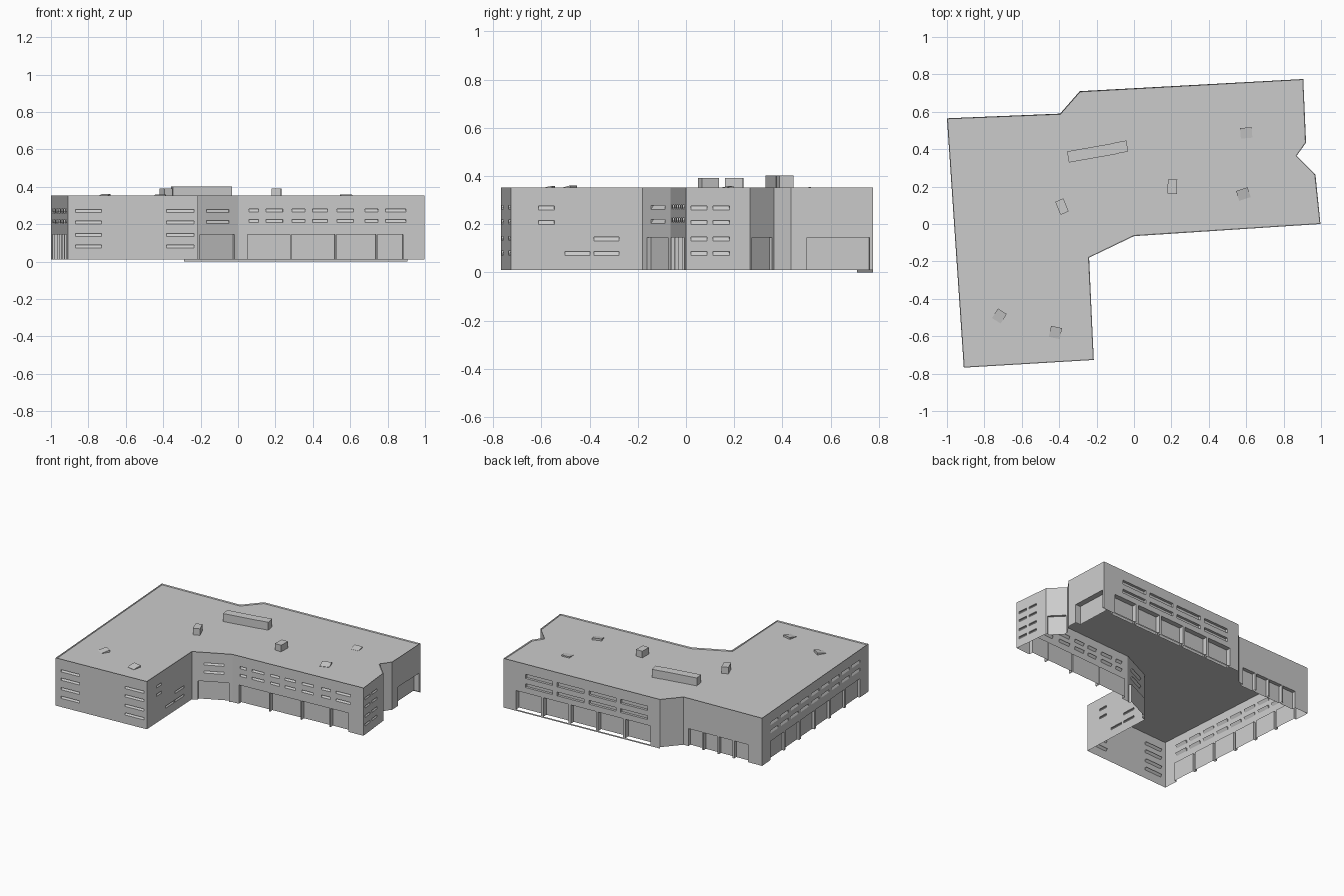
import bpy, bmesh, math
from mathutils import Vector, Matrix

if "Cube" in bpy.data.objects:
    bpy.data.objects.remove(bpy.data.objects["Cube"])

GREY = bpy.data.materials.new("light_grey")
GREY.use_nodes = True
GREY.diffuse_color = (0.6, 0.6, 0.6, 1)
GREY.node_tree.nodes["Principled BSDF"].inputs["Base Color"].default_value = (0.6, 0.6, 0.6, 1)

TOP, ROOF, BASE = 0.353, 0.345, 0.01
# Footprint, counterclockwise from the front corner of the wing
PLAN = [(-0.91, -0.768), (-0.215, -0.727), (-0.24, -0.18), (0.0, -0.065),
        (0.997, 0.0), (0.97, 0.265), (0.87, 0.365), (0.92, 0.435),
        (0.905, 0.775), (-0.29, 0.71), (-0.395, 0.59), (-1.0, 0.565)]


def finish(name, bm):
    bmesh.ops.remove_doubles(bm, verts=bm.verts, dist=0.0002)
    mesh = bpy.data.meshes.new(name)
    bm.to_mesh(mesh)
    bm.free()
    mesh.materials.append(GREY)
    obj = bpy.data.objects.new(name, mesh)
    bpy.context.collection.objects.link(obj)
    return obj


def bays(start, end, count, gap):
    """Equal spans between start and end, with a gap between neighbours."""
    w = (end - start - gap * (count - 1)) / count
    return [(start + i * (w + gap), start + i * (w + gap) + w) for i in range(count)]


def slit(z, spans, height=0.016, depth=0.012):
    """Window row: wedge that leans inward to its top edge."""
    return (z - height, z, 0.0, depth, spans)


def ground(spans, depth=0.03, top=0.145, base=BASE):
    return (base, top, depth, depth, spans)


def facade(name, p, q, rows, base=BASE):
    """Sheet wall from p to q with recessed openings; spans are fractions of its length."""
    p, q = Vector((*p, 0)), Vector((*q, 0))
    inward = Vector((-(q - p).y, (q - p).x, 0)).normalized()
    bm = bmesh.new()

    def pt(u, z, d=0.0):
        return p.lerp(q, u) + inward * d + Vector((0, 0, z))

    def quad(*pts):
        kept = [v for i, v in enumerate(pts) if (v - pts[i - 1]).length > 1e-5]
        if len(kept) > 2:
            bm.faces.new([bm.verts.new(v) for v in kept])

    us = sorted({0.0, 1.0, *(u for r in rows for s in r[4] for u in s)})
    bands, z = [], base
    for r in sorted(rows, key=lambda r: r[0]):
        if r[0] > z + 1e-5:
            bands.append((z, r[0], 0, 0, []))
        bands.append(r)
        z = r[1]
    bands.append((z, TOP, 0, 0, []))

    for z0, z1, db, dt, spans in bands:
        for a, b in zip(us, us[1:]):
            hole = next((s for s in spans if s[0] <= a and b <= s[1]), None)
            if hole is None:
                quad(pt(a, z0), pt(b, z0), pt(b, z1), pt(a, z1))
                continue
            quad(pt(a, z0, db), pt(b, z0, db), pt(b, z1, dt), pt(a, z1, dt))
            quad(pt(a, z1, dt), pt(b, z1, dt), pt(b, z1), pt(a, z1))
            if z0 > base + 1e-5:
                quad(pt(a, z0), pt(b, z0), pt(b, z0, db), pt(a, z0, db))
            if a == hole[0]:
                quad(pt(a, z0), pt(a, z0, db), pt(a, z1, dt), pt(a, z1))
            if b == hole[1]:
                quad(pt(b, z0, db), pt(b, z0), pt(b, z1), pt(b, z1, dt))
    return finish(name, bm)


# Opening layouts
wing_pair = [(0.06, 0.26), (0.76, 0.97)]
front_windows = [(0.06, 0.11), (0.15, 0.24), (0.29, 0.36), (0.40, 0.48),
                 (0.53, 0.62), (0.68, 0.75), (0.79, 0.90)]
front_bays = [(0.05, 0.28), (0.288, 0.52), (0.528, 0.74), (0.748, 0.885)]
left_windows = bays(0.08, 0.92, 9, 0.025)
back_windows = bays(0.14, 0.92, 4, 0.03)

LAYOUT = {
    "wing_front_wall": [slit(z, wing_pair) for z in (0.278, 0.218, 0.150, 0.088)],
    "wing_inner_wall": [slit(0.275, [(0.21, 0.33)]), slit(0.215, [(0.21, 0.33)]),
                        slit(0.147, [(0.63, 0.82)]), slit(0.087, [(0.41, 0.60), (0.63, 0.82)])],
    "inner_corner_wall": [ground([(0.15, 0.92)], 0.02), slit(0.278, [(0.3, 0.8)]),
                          slit(0.22, [(0.3, 0.8)])],
    "front_wall": [ground(front_bays), slit(0.28, front_windows), slit(0.225, front_windows)],
    "right_wall": [slit(z, [(0.08, 0.33), (0.42, 0.68)]) for z in (0.275, 0.215, 0.147, 0.087)],
    "right_notch_front_wall": [ground([(0.08, 0.92)], 0.015)],
    "right_notch_back_wall": [],
    "right_back_wall": [ground([(0.20, 0.96)], 0.04)],
    "back_wall": [ground(bays(0.08, 0.94, 5, 0.015), 0.035),
                  (0.185, 0.212, 0.018, 0.018, back_windows),
                  (0.25, 0.28, 0.018, 0.018, back_windows)],
    "back_step_wall": [],
    "wing_back_wall": [ground(bays(0.06, 0.82, 4, 0.02), 0.025, 0.135)],
    "left_wall": [ground(bays(0.08, 0.92, 6, 0.015), 0.018), slit(0.28, left_windows, 0.02),
                  slit(0.222, left_windows, 0.02)],
}
for i, (name, rows) in enumerate(LAYOUT.items()):
    facade(name, PLAN[i], PLAN[(i + 1) % len(PLAN)], rows)

# Foot strip under the long back wall
bm = bmesh.new()
a, b = PLAN[8], PLAN[9]
bm.faces.new([bm.verts.new(v) for v in ((*a, 0), (*b, 0), (*b, BASE), (*a, BASE))])
finish("back_wall_foot", bm)

# Flat roof with a low raised rim
bm = bmesh.new()
face = bm.faces.new([bm.verts.new((x, y, TOP)) for x, y in PLAN])
bmesh.ops.inset_individual(bm, faces=[face], thickness=0.008)
bmesh.ops.inset_individual(bm, faces=[face], thickness=0.004, depth=ROOF - TOP)
finish("roof", bm)


def roof_box(name, x, y, sx, sy, top, turn=0, tilt=0):
    """Rooftop unit sunk slightly into the roof, optionally with a tilted lid."""
    h = top - ROOF
    bm = bmesh.new()
    bmesh.ops.create_cube(bm, size=1)
    bmesh.ops.scale(bm, vec=(sx, sy, h), verts=bm.verts)
    for v in bm.verts:
        if v.co.z > 0 and v.co.y < 0:
            v.co.z -= tilt
    bm.faces.ensure_lookup_table()
    bmesh.ops.delete(bm, geom=[f for f in bm.faces if f.normal.z < -0.9], context='FACES')
    bmesh.ops.transform(bm, verts=bm.verts, matrix=Matrix.Translation((x, y, ROOF + h / 2))
                        @ Matrix.Rotation(math.radians(turn), 4, 'Z'))
    finish(name, bm)


# Rooftop units and low hatches
roof_box("long_roof_unit", -0.225, 0.381, 0.26, 0.06, 0.402, 10)
roof_box("long_roof_unit_end", -0.068, 0.411, 0.065, 0.06, 0.402, 10)
roof_box("roof_unit_right", 0.205, 0.20, 0.05, 0.075, 0.392, -2)
roof_box("roof_unit_left", -0.385, 0.093, 0.047, 0.075, 0.392, 22)
roof_box("hatch_back", 0.60, 0.487, 0.062, 0.056, 0.354, 5, 0.008)
roof_box("hatch_right", 0.585, 0.16, 0.065, 0.055, 0.359, 18, 0.012)
roof_box("hatch_wing_left", -0.72, -0.492, 0.055, 0.06, 0.361, -32, 0.014)
roof_box("hatch_wing_right", -0.42, -0.58, 0.06, 0.06, 0.359, -12, 0.012)
